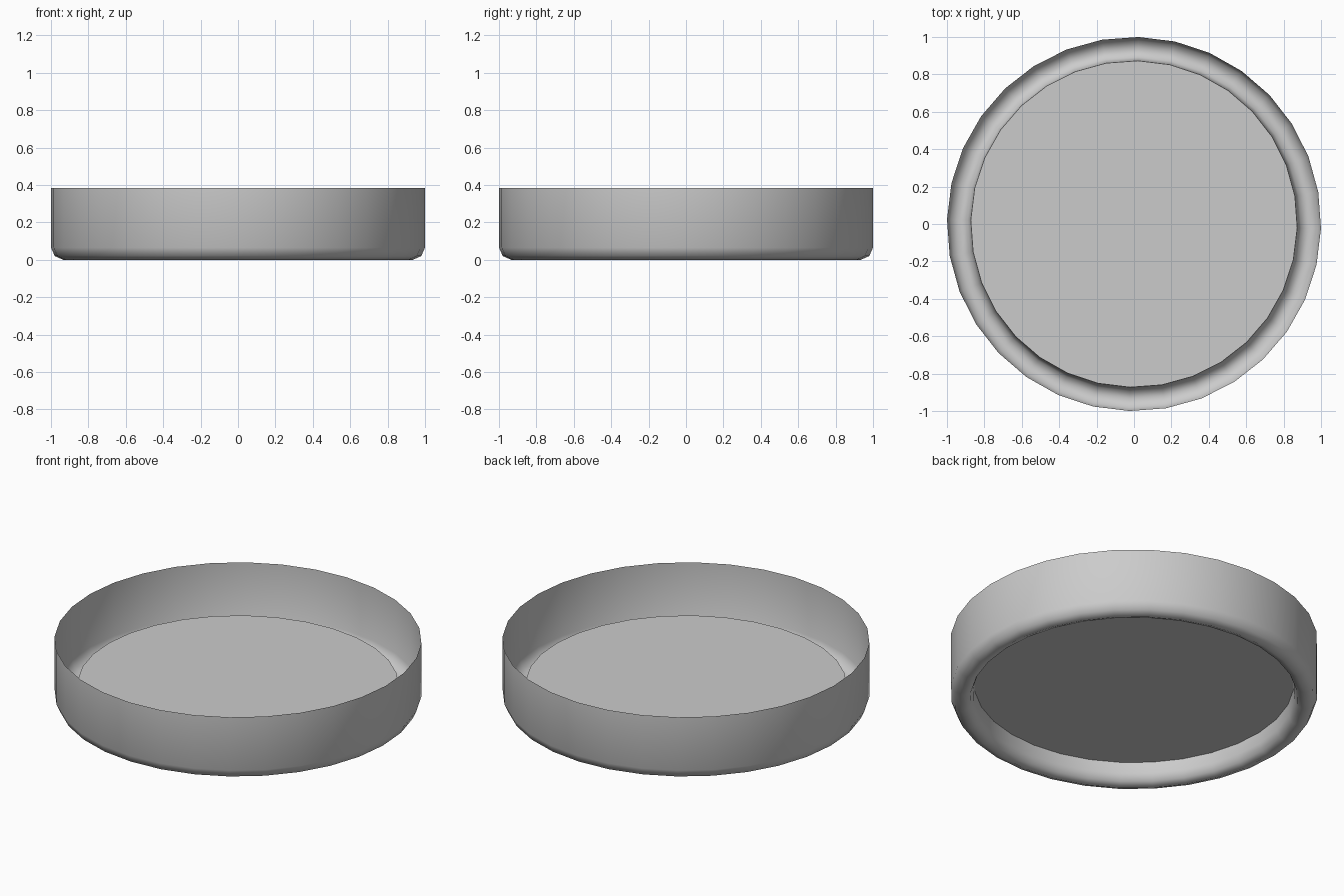
import bpy, bmesh, math

if "Cube" in bpy.data.objects:
    bpy.data.objects.remove(bpy.data.objects["Cube"])

SIDES = 32
TURN = math.radians(-1.4)

# Cross-section (radius, height): recessed floor edge, rounded foot, outer wall
profile = [(0.873, 0.125), (0.877, 0.06), (0.893, 0.018), (0.935, 0.0),
           (0.98, 0.02), (1.0, 0.065), (1.0, 0.385)]

bm = bmesh.new()
rings = []
for r, z in profile:
    rings.append([bm.verts.new((r * math.cos(TURN + 2 * math.pi * i / SIDES),
                                r * math.sin(TURN + 2 * math.pi * i / SIDES), z))
                  for i in range(SIDES)])

# Recessed floor disc
bm.faces.new(rings[0])

# Foot and wall, thin and open at the top
for a, b in zip(rings, rings[1:]):
    for i in range(SIDES):
        j = (i + 1) % SIDES
        bm.faces.new((a[i], b[i], b[j], a[j]))

mesh = bpy.data.meshes.new("round_tray")
bm.to_mesh(mesh)
bm.free()
tray = bpy.data.objects.new("round_tray", mesh)
bpy.context.collection.objects.link(tray)

# Smooth sides, sharp floor edge
bpy.context.view_layer.objects.active = tray
tray.select_set(True)
bpy.ops.object.shade_smooth_by_angle(angle=math.radians(50))
